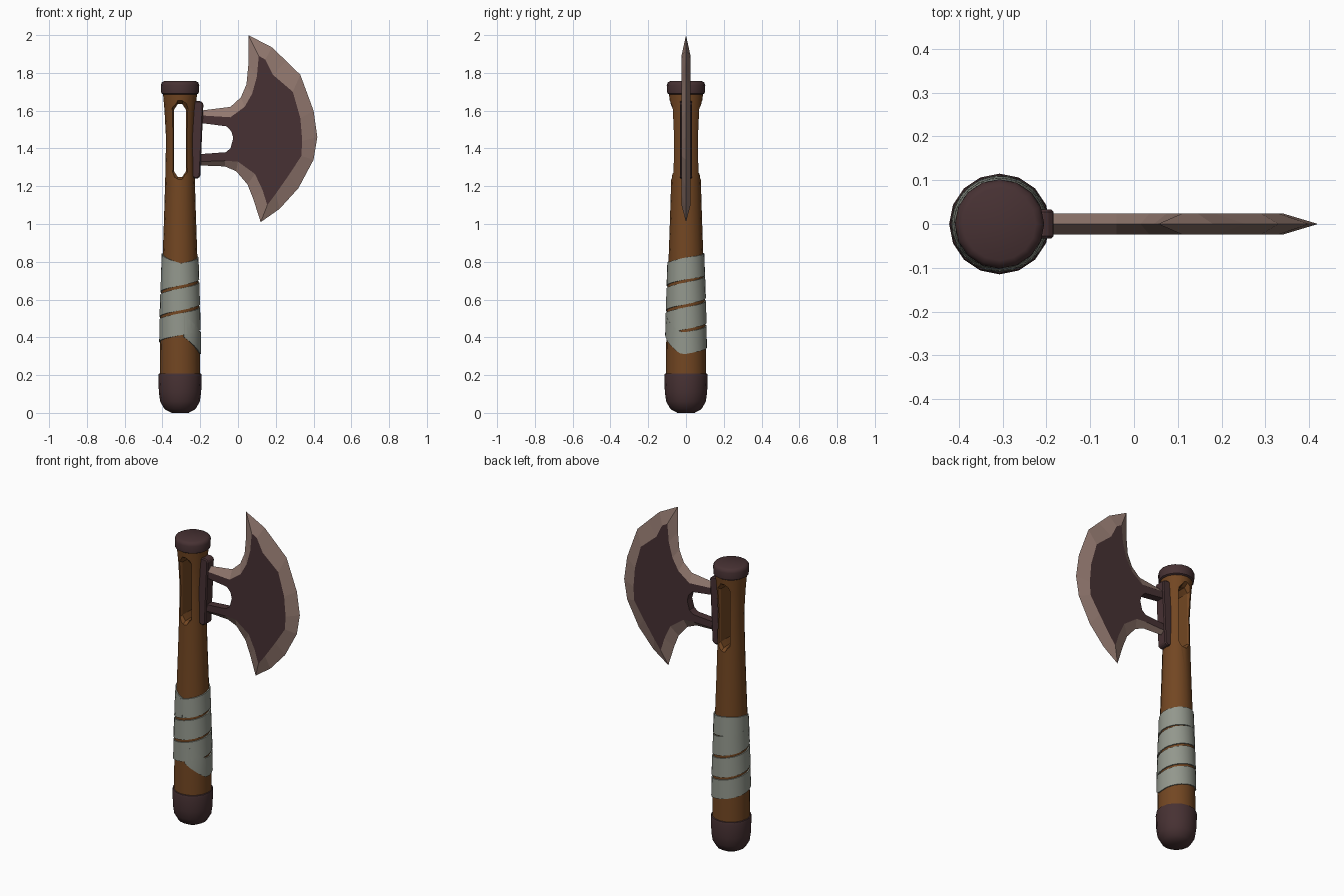
import bpy
import bmesh
from math import cos, sin, tau, radians

AXIS_X = -0.307   # centre line of the handle
SIDES = 16

old = bpy.data.objects.get("Cube")
if old:
    bpy.data.objects.remove(old, do_unlink=True)


def material(name, rgb):
    mat = bpy.data.materials.new(name)
    mat.use_nodes = True
    colour = (*rgb, 1.0)
    mat.diffuse_color = colour
    shader = mat.node_tree.nodes["Principled BSDF"]
    shader.inputs["Base Color"].default_value = colour
    shader.inputs["Roughness"].default_value = 0.7
    return mat


wood = material("brown wood", (0.17, 0.062, 0.016))
iron = material("dark iron", (0.063, 0.031, 0.033))
steel = material("pale steel edge", (0.29, 0.19, 0.16))
cloth = material("grey cloth", (0.29, 0.31, 0.265))


def finish(name, bm, mats, smooth_angle=None):
    """Turn a bmesh into a named object with outward normals."""
    bmesh.ops.recalc_face_normals(bm, faces=bm.faces)
    mesh = bpy.data.meshes.new(name)
    bm.to_mesh(mesh)
    bm.free()
    obj = bpy.data.objects.new(name, mesh)
    bpy.context.collection.objects.link(obj)
    for mat in mats:
        mesh.materials.append(mat)
    if smooth_angle:
        shade(obj, smooth_angle)
    return obj


def activate(obj):
    bpy.ops.object.select_all(action='DESELECT')
    obj.select_set(True)
    bpy.context.view_layer.objects.active = obj


def shade(obj, angle):
    activate(obj)
    bpy.ops.object.shade_smooth_by_angle(angle=radians(angle))


def loft(bm, rings):
    """Skin closed rings of points and cap both ends."""
    loops = [[bm.verts.new(p) for p in ring] for ring in rings]
    for a, b in zip(loops, loops[1:]):
        for i in range(len(a)):
            j = (i + 1) % len(a)
            bm.faces.new((a[i], a[j], b[j], b[i]))
    bm.faces.new(loops[0])
    bm.faces.new(loops[-1])


def lathe(name, profile, mat, angle):
    """Spin a (height, radius) profile round the handle axis."""
    bm = bmesh.new()
    loft(bm, [[(AXIS_X + r * cos(tau * i / SIDES), r * sin(tau * i / SIDES), z)
               for i in range(SIDES)] for z, r in profile])
    return finish(name, bm, [mat], angle)


def interpolate(keys, t):
    for (t0, v0), (t1, v1) in zip(keys, keys[1:]):
        if t <= t1:
            return v0 + (v1 - v0) * (t - t0) / (t1 - t0)
    return keys[-1][1]


# Wooden handle with a slot cut through it from front to back
shaft = [(0.18, 0.107), (0.5, 0.103), (0.85, 0.091), (1.05, 0.084),
         (1.25, 0.078), (1.45, 0.074), (1.6, 0.082), (1.7, 0.091)]
handle = lathe("handle", shaft, wood, None)


def slot_ring(y, grow):
    half, low, high, point = 0.032 + grow, 1.25 - grow, 1.635 + grow, 0.03
    tip = 0.012
    right = [(tip, low), (half, low + point), (half, high - point), (tip, high)]
    left = [(-x, z) for x, z in reversed(right)]
    return [(AXIS_X + x, y, z) for x, z in right + left]


bm = bmesh.new()
loft(bm, [slot_ring(y, g) for y, g in
          ((-0.12, 0.04), (-0.055, 0), (0.055, 0), (0.12, 0.04))])
cutter = finish("slot_cutter", bm, [wood])
cutter.hide_render = True
cut = handle.modifiers.new("slot", 'BOOLEAN')
cut.operation = 'DIFFERENCE'
cut.solver = 'EXACT'
cut.object = cutter
activate(handle)
bpy.ops.object.modifier_apply(modifier=cut.name)
bpy.data.objects.remove(cutter, do_unlink=True)
shade(handle, 28)

# Rounded pommel and top cap
lathe("pommel", [(0, 0.045), (0.02, 0.082), (0.06, 0.105), (0.11, 0.112),
                 (0.195, 0.115), (0.208, 0.112), (0.212, 0.1)], iron, 50)
lathe("top_cap", [(1.685, 0.088), (1.692, 0.099), (1.735, 0.102),
                  (1.75, 0.096), (1.757, 0.083)], iron, 40)

# Cloth grip: one strip wound up the handle, with both ends tucked in
winding = [(-0.22, 0.46), (-0.05, 0.372), (0, 0.37), (3, 0.765),
           (3.3, 0.79), (3.5, 0.785), (3.75, 0.735)]
start, end = winding[0][0], winding[-1][0]
steps = 90
half_width = 0.058
rings = []
for s in range(steps + 1):
    turn = start + (end - start) * s / steps
    middle = interpolate(winding, turn)
    ring = []
    for side, lift in ((-1, -0.01), (-1, 0.006), (1, 0.006), (1, -0.01)):
        z = middle + side * half_width
        r = interpolate(shaft, z) + lift
        ring.append((AXIS_X + r * cos(tau * turn), r * sin(tau * turn), z))
    rings.append(ring)
bm = bmesh.new()
loft(bm, rings)
finish("grip_wrap", bm, [cloth], 35)

# Mounting plate on the side of the handle
plate = [(-0.25, 1.25), (-0.22, 1.238), (-0.2, 1.25),
         (-0.183, 1.638), (-0.2, 1.652), (-0.25, 1.65)]
bm = bmesh.new()
loft(bm, [[(x, y, z) for x, z in plate] for y in (-0.033, 0.033)])
mount = finish("mounting_plate", bm, [iron])
bevel = mount.modifiers.new("soft edges", 'BEVEL')
bevel.width = 0.006
bevel.segments = 1

# Blade: sharp rim in the middle plane, flat cheeks on both sides
rim = [(-0.2, 1.6), (-0.04, 1.62), (0.015, 1.67), (0.045, 1.74), (0.055, 1.845),
       (0.055, 2), (0.18, 1.935), (0.255, 1.863), (0.33, 1.79), (0.4, 1.6),
       (0.42, 1.46), (0.4, 1.34), (0.32, 1.19), (0.22, 1.08), (0.12, 1.01),
       (0.08, 1.135), (0.05, 1.21), (-0.01, 1.28), (-0.07, 1.305), (-0.2, 1.31)]
cheek = [(-0.2, 1.575), (-0.04, 1.565), (0.035, 1.62), (0.075, 1.69), (0.1, 1.78),
         (0.11, 1.89), (0.145, 1.87), (0.185, 1.79), (0.29, 1.7), (0.33, 1.56),
         (0.34, 1.44), (0.335, 1.36), (0.27, 1.26), (0.2, 1.16), (0.155, 1.1),
         (0.13, 1.18), (0.09, 1.265), (0, 1.33), (-0.07, 1.335), (-0.2, 1.33)]
gap = [(-0.2, 1.37), (-0.065, 1.38), (-0.04, 1.4), (-0.025, 1.455),
       (-0.035, 1.49), (-0.06, 1.517), (-0.2, 1.535)]
THICK = 0.024


def row(bm, points, y):
    return [bm.verts.new((x, y, z)) for x, z in points]


bm = bmesh.new()
edge = row(bm, rim, 0)
cheeks = [row(bm, cheek, y) for y in (-THICK, THICK)]
gaps = [row(bm, gap, y) for y in (-THICK, THICK)]
for face_row, gap_row in zip(cheeks, gaps):
    bm.faces.new(face_row + gap_row)
    for i in range(len(edge) - 1):
        ground = bm.faces.new((edge[i], edge[i + 1], face_row[i + 1], face_row[i]))
        ground.material_index = 1
for i in range(len(gap) - 1):
    bm.faces.new((gaps[0][i], gaps[0][i + 1], gaps[1][i + 1], gaps[1][i]))
for e, g in ((0, -1), (-1, 0)):
    bm.faces.new((edge[e], cheeks[0][e], gaps[0][g], gaps[1][g], cheeks[1][e]))
finish("blade", bm, [iron, steel])
